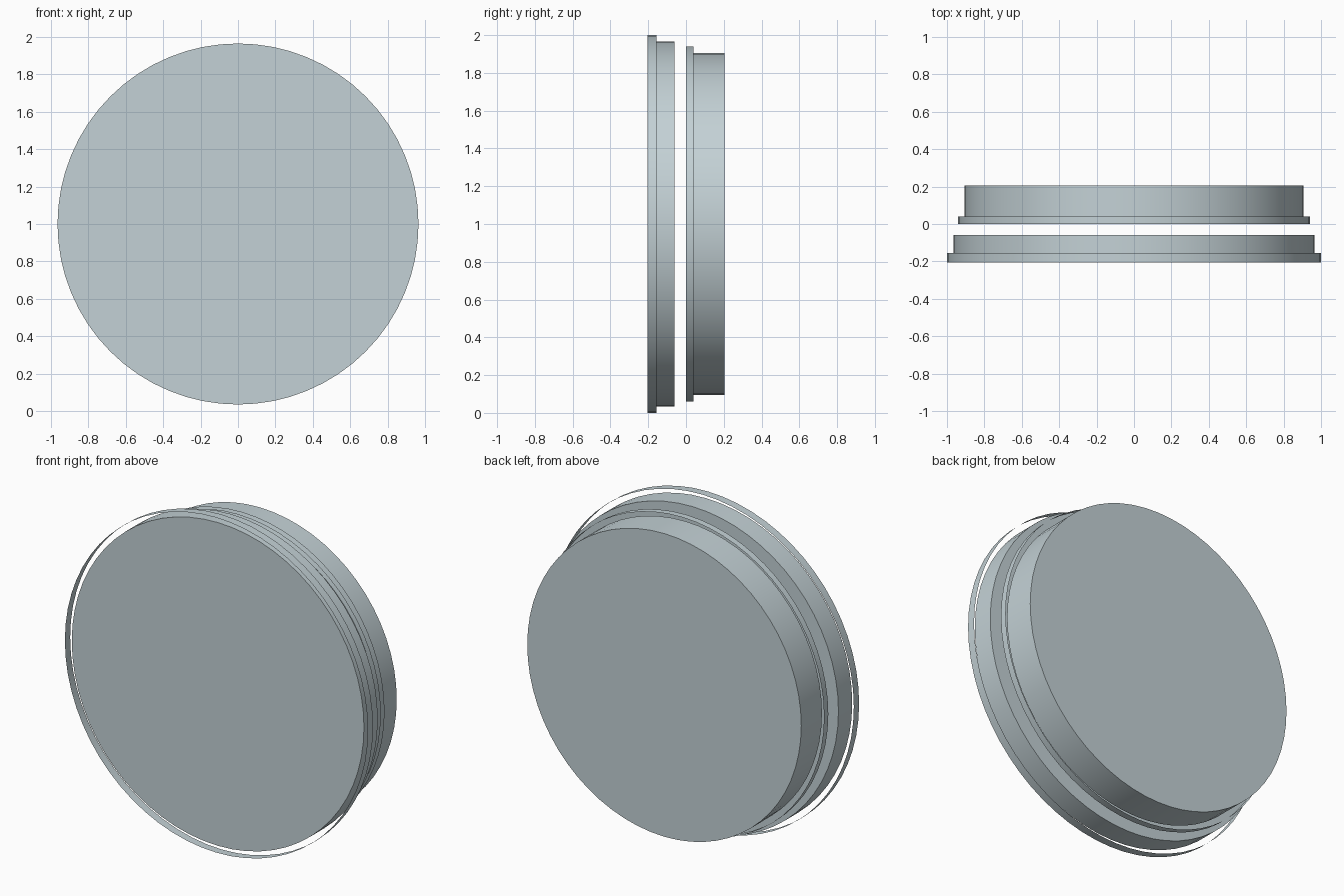
import bpy
import bmesh
from math import radians
from mathutils import Matrix

cube = bpy.data.objects.get("Cube")
if cube:
    bpy.data.objects.remove(cube, do_unlink=True)

SEGMENTS = 64

mat = bpy.data.materials.new("pale blue grey")
mat.use_nodes = True
colour = (0.55, 0.64, 0.67, 1)
mat.diffuse_color = colour
mat.node_tree.nodes["Principled BSDF"].inputs["Base Color"].default_value = colour


def drum(name, radius, y_front, y_back, capped):
    """Cylinder along y, centred at z = 1; without caps it is a thin open band."""
    bm = bmesh.new()
    bmesh.ops.create_cone(bm, cap_ends=capped, segments=SEGMENTS,
                          radius1=radius, radius2=radius, depth=y_back - y_front)
    bm.transform(Matrix.Translation((0, (y_front + y_back) / 2, 1))
                 @ Matrix.Rotation(radians(90), 4, 'X'))
    mesh = bpy.data.meshes.new(name)
    bm.to_mesh(mesh)
    bm.free()
    mesh.materials.append(mat)
    obj = bpy.data.objects.new(name, mesh)
    bpy.context.collection.objects.link(obj)
    bpy.ops.object.select_all(action='DESELECT')
    obj.select_set(True)
    bpy.context.view_layer.objects.active = obj
    bpy.ops.object.shade_smooth_by_angle(angle=radians(30))
    return obj


# Front disc with its loose outer band
drum("front_disc", 0.965, -0.19, -0.06, True)
drum("front_band", 1.0, -0.205, -0.155, False)

# Rear disc with its loose outer band
drum("rear_disc", 0.905, 0.01, 0.205, True)
drum("rear_band", 0.94, 0.0, 0.04, False)
